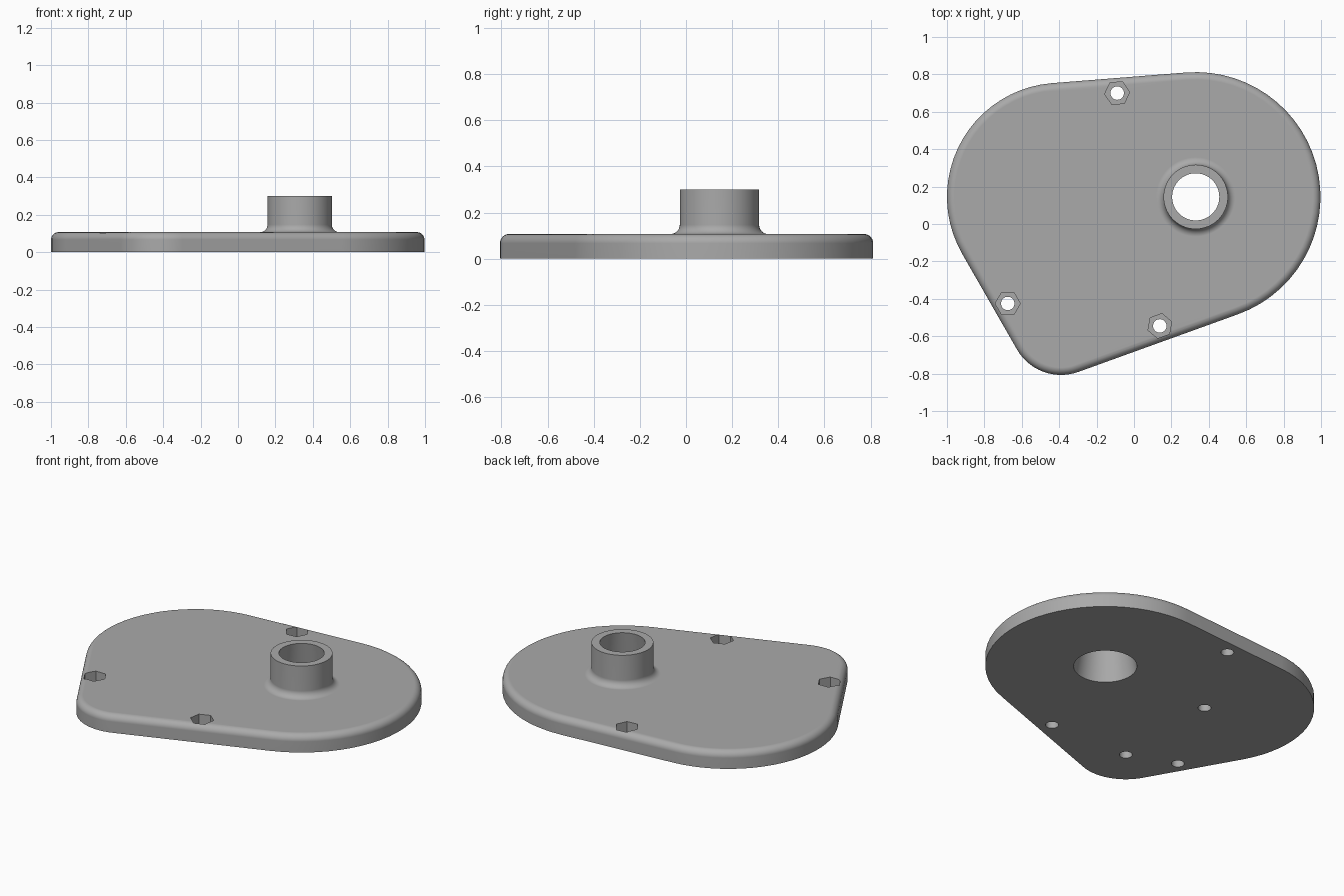
import bpy, bmesh
from math import sin, cos, pi, tau, acos, atan2, radians, hypot

old = bpy.data.objects.get("Cube")
if old:
    bpy.data.objects.remove(old, do_unlink=True)

grey = bpy.data.materials.new("plain grey")
grey.use_nodes = True
colour = (0.4, 0.4, 0.4, 1)
grey.diffuse_color = colour
grey.node_tree.nodes["Principled BSDF"].inputs["Base Color"].default_value = colour

PLATE_TOP, BOSS_TOP, ROUND = 0.107, 0.3, 0.04
# Corner circles of the plate, counter-clockwise: x, y, radius
LARGE, MIDDLE, SMALL = (0.33, 0.145, 0.667), (-0.39, 0.145, 0.61), (-0.39, -0.535, 0.272)
CORNERS = [LARGE, MIDDLE, SMALL]


def tangent_angle(a, b):
    """Angle of the outward normal of the straight edge from circle a to b."""
    dx, dy = b[0] - a[0], b[1] - a[1]
    return atan2(dy, dx) - acos((a[2] - b[2]) / hypot(dx, dy))


def outline(inset, z):
    points = []
    for i, c in enumerate(CORNERS):
        start = tangent_angle(CORNERS[i - 1], c)
        sweep = (tangent_angle(c, CORNERS[(i + 1) % 3]) - start) % tau
        steps = round(sweep / radians(5.6))
        for k in range(steps + 1):
            a = start + sweep * k / steps
            r = c[2] - inset
            points.append((c[0] + r * cos(a), c[1] + r * sin(a), z))
    return points


def circle(x, y, r, z, sides, turn=0):
    return [(x + r * cos(turn + tau * k / sides), y + r * sin(turn + tau * k / sides), z)
            for k in range(sides)]


def loft(name, rings):
    """Closed solid through a stack of matching rings."""
    bm = bmesh.new()
    loops = [[bm.verts.new(p) for p in ring] for ring in rings]
    n = len(loops[0])
    for low, high in zip(loops, loops[1:]):
        for k in range(n):
            m = (k + 1) % n
            bm.faces.new((low[k], low[m], high[m], high[k]))
    bm.faces.new(loops[0][::-1])
    bm.faces.new(loops[-1])
    mesh = bpy.data.meshes.new(name)
    bm.to_mesh(mesh)
    bm.free()
    mesh.materials.append(grey)
    obj = bpy.data.objects.new(name, mesh)
    bpy.context.collection.objects.link(obj)
    return obj


def combine(target, tool, operation):
    bpy.context.view_layer.objects.active = target
    mod = target.modifiers.new("combine", 'BOOLEAN')
    mod.operation, mod.solver, mod.object = operation, 'EXACT', tool
    bpy.ops.object.modifier_apply(modifier=mod.name)
    bpy.data.objects.remove(tool, do_unlink=True)


def drill(name, x, y, r0, r1, z0, z1, sides=32, turn=0):
    tool = loft(name, [circle(x, y, r0, z0, sides, turn), circle(x, y, r1, z1, sides, turn)])
    combine(cover, tool, 'DIFFERENCE')


# Plate with a rounded upper rim
arc = [pi / 2 * k / 8 for k in range(9)]
rim = [outline(ROUND * (1 - cos(a)), PLATE_TOP - ROUND * (1 - sin(a))) for a in arc]
cover = loft("cover_plate", [outline(0, 0)] + rim)

# Boss with a concave foot
bx, by = LARGE[:2]
R = 0.172
foot = [circle(bx, by, R + ROUND * (1 - sin(a)), PLATE_TOP + ROUND * (1 - cos(a)), 64)
        for a in arc]
boss = loft("boss", [circle(bx, by, R + ROUND, 0.05, 64)] + foot
            + [circle(bx, by, R, BOSS_TOP, 64)])
combine(cover, boss, 'UNION')

# Tapered bore, running slightly past both ends
slope = (0.176 - 0.126) / BOSS_TOP
drill("bore", bx, by, 0.176 + slope * 0.05, 0.126 - slope * 0.05, -0.05, BOSS_TOP + 0.05, 64)

# Screw holes with hexagonal nut pockets set square to the nearest edge
for x, y, turn in [(-0.09, 0.70, 4.4), (-0.675, -0.425, 0), (0.138, -0.545, 20)]:
    drill("screw_hole", x, y, 0.036, 0.036, -0.1, 0.2)
    drill("nut_pocket", x, y, 0.067, 0.067, 0.045, 0.2, 6, radians(turn))

# Blind pin holes from below, at the two other corner centres
for x, y, r in (MIDDLE, SMALL):
    drill("pin_hole", x, y, 0.036, 0.036, -0.1, 0.06)

# Smooth curves with crisp edges
bpy.ops.object.select_all(action='DESELECT')
cover.select_set(True)
bpy.context.view_layer.objects.active = cover
bpy.ops.object.shade_smooth_by_angle(angle=radians(25))
weighted = cover.modifiers.new("weighted_normals", 'WEIGHTED_NORMAL')
weighted.keep_sharp = True
